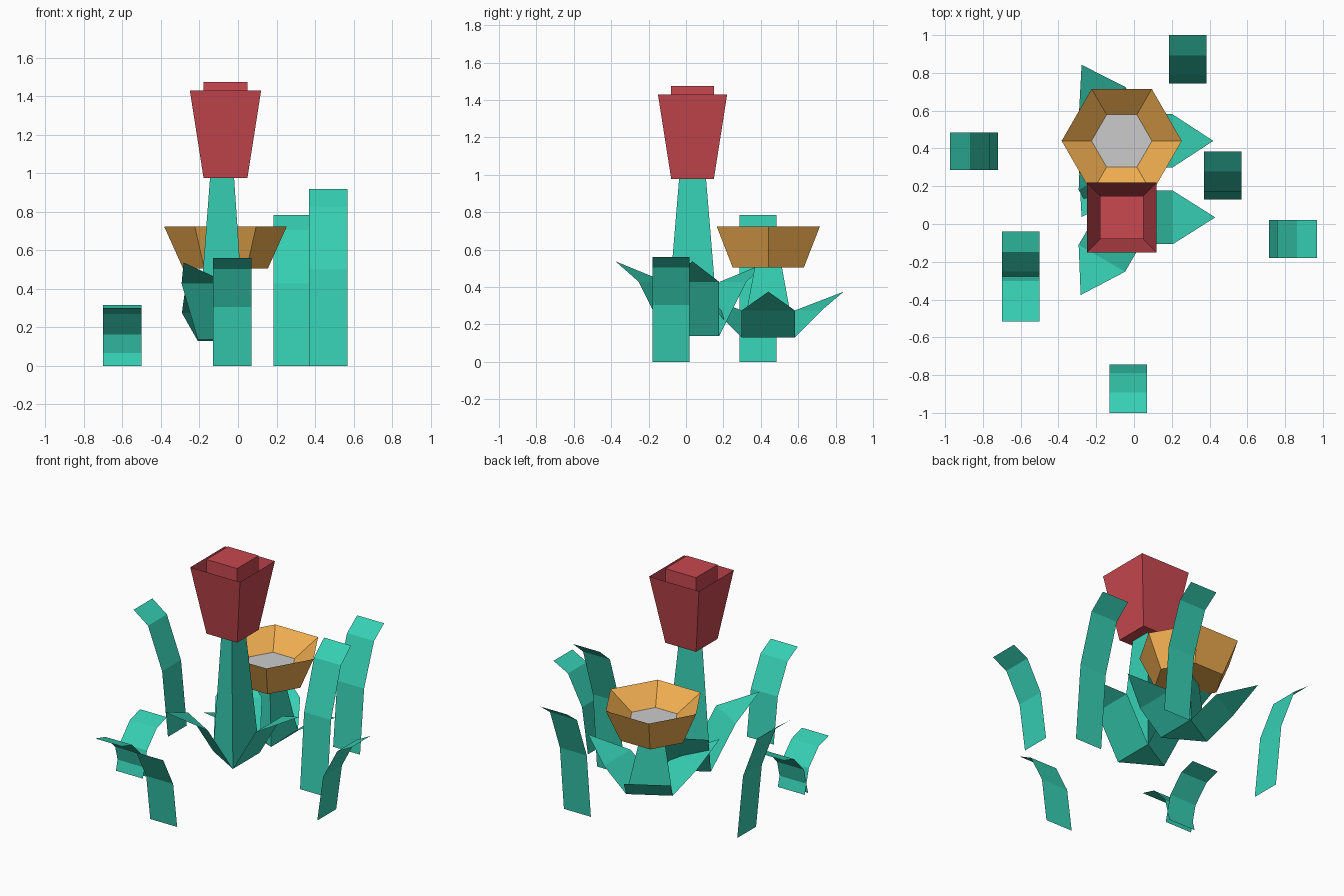
import bpy
from math import sin, cos, pi, radians

if "Cube" in bpy.data.objects:
    bpy.data.objects.remove(bpy.data.objects["Cube"])


def material(name, rgb):
    m = bpy.data.materials.new(name)
    m.diffuse_color = (*rgb, 1)
    m.use_nodes = True
    m.node_tree.nodes["Principled BSDF"].inputs["Base Color"].default_value = m.diffuse_color
    return m


GREEN = material("leaf_green", (0.037, 0.63, 0.456))
RED = material("petal_red", (0.58, 0.065, 0.08))
ORANGE = material("petal_orange", (0.87, 0.42, 0.08))


def make(name, verts, faces, mat=None):
    me = bpy.data.meshes.new(name)
    me.from_pydata(verts, [], faces)
    if mat:
        me.materials.append(mat)
    ob = bpy.data.objects.new(name, me)
    bpy.context.collection.objects.link(ob)
    return ob


def ring(n, r, cx, cy, z, start=0.0):
    return [(cx + r * cos(start + 2 * pi * i / n),
             cy + r * sin(start + 2 * pi * i / n), z) for i in range(n)]


def loft(name, rings, mat, bottom=True, top=False):
    n = len(rings[0])
    verts = [v for r in rings for v in r]
    faces = []
    for k in range(len(rings) - 1):
        for i in range(n):
            j = (i + 1) % n
            faces.append((k * n + i, k * n + j, (k + 1) * n + j, (k + 1) * n + i))
    if bottom:
        faces.append(tuple(range(n))[::-1])
    if top:
        faces.append(tuple(range(len(verts) - n, len(verts))))
    return make(name, verts, faces, mat)


def plant(name, cy, z0, z_stem, z_joint, z_tip, d_joint, d_tip):
    # three-sided tapering stem
    cx, r = -0.045, 0.164
    loft(name + "_stem", [ring(3, r, cx, cy, z0, pi / 3),
                          ring(3, 0.083, -0.062, cy, z_stem, pi / 3)], GREEN, top=True)
    # one pointed leaf folded out from each side of the stem base
    w = r * sin(pi / 3)
    shape = [(r / 2, -w, z0), (r / 2, w, z0), (d_joint, w, z_joint),
             (d_joint, -w, z_joint), (d_tip, 0, z_tip)]
    for i in range(3):
        a = 2 * pi * i / 3
        verts = [(cx + x * cos(a) - y * sin(a), cy + x * sin(a) + y * cos(a), z)
                 for x, y, z in shape]
        make(f"{name}_leaf_{i + 1}", verts, [(0, 3, 2, 1), (3, 4, 2)], GREEN)


plant("tall_flower", 0.035, 0.137, 0.98, 0.428, 0.537, 0.25, 0.475)
plant("short_flower", 0.44, 0.13, 0.51, 0.275, 0.375, 0.247, 0.465)

# red square flower: open tapering cup with a straight core inside
q, s = pi / 4, 2 ** 0.5 / 2
fx, fy = -0.065, 0.035
loft("red_cup", [ring(4, 0.228 * s, fx, fy, 0.977, q),
                 ring(4, 0.37 * s, fx, fy, 1.43, q)], RED)
loft("red_core", [ring(4, 0.228 * s, fx, fy, 0.98, q),
                  ring(4, 0.228 * s, fx, fy, 1.475, q)], RED, top=True)

# orange hexagonal bowl flower with a grey centre
hx, hy = -0.065, 0.44
loft("orange_bowl", [ring(6, r, hx, hy, z) for r, z in
                     ((0.22, 0.505), (0.318, 0.723), (0.16, 0.61))], ORANGE)
make("flower_centre", ring(6, 0.16, hx, hy, 0.61), [tuple(range(6))])

# grass blades: (base x, base y, lean direction in degrees, height)
BLADES = [(0.285, 0.745, 90, 0.785), (0.47, 0.13, 90, 0.92),
          (-0.72, 0.385, 180, 0.785), (0.715, -0.08, 0, 0.56),
          (-0.03, -0.745, 270, 0.56), (-0.6, -0.295, 90, 0.315),
          (-0.6, -0.26, 270, 0.30)]
PROFILE = [(0, 0), (0.043, 0.545), (0.148, 0.9), (0.255, 1)]
for i, (bx, by, deg, h) in enumerate(BLADES):
    c, t = cos(radians(deg)), sin(radians(deg))
    verts = [(bx + d * c - w * t, by + d * t + w * c, z * h)
             for d, z in PROFILE for w in (-0.1, 0.1)]
    make(f"grass_blade_{i + 1}", verts,
         [(2 * k, 2 * k + 2, 2 * k + 3, 2 * k + 1) for k in range(3)], GREEN)
